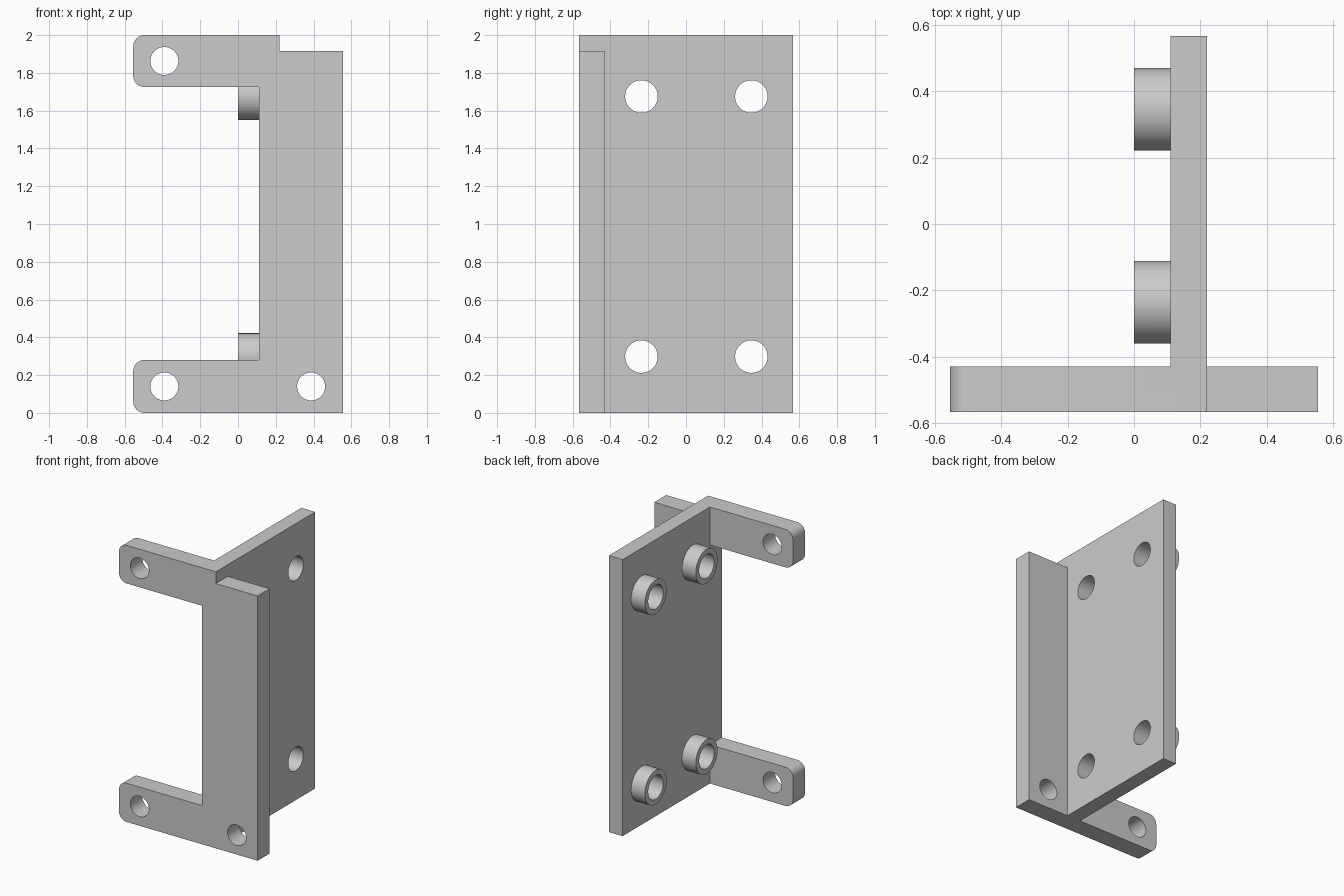
import bpy
import bmesh
from math import pi, sin, cos
from mathutils import Matrix, Vector

cube = bpy.data.objects.get("Cube")
if cube:
    bpy.data.objects.remove(cube, do_unlink=True)

grey = bpy.data.materials.new("plain grey")
grey.use_nodes = True
color = (0.6, 0.6, 0.6, 1)
grey.diffuse_color = color
grey.node_tree.nodes["Principled BSDF"].inputs["Base Color"].default_value = color

FRONT, BACK, WEB = -0.567, 0.567, -0.43
PLATE_LEFT, PLATE_RIGHT = 0.11, 0.22
HALF, ROUND = 0.555, 0.06


def add_object(name, bm):
    bmesh.ops.recalc_face_normals(bm, faces=bm.faces)
    mesh = bpy.data.meshes.new(name)
    bm.to_mesh(mesh)
    bm.free()
    mesh.materials.append(grey)
    obj = bpy.data.objects.new(name, mesh)
    bpy.context.collection.objects.link(obj)
    return obj


def box(name, lo, hi):
    bm = bmesh.new()
    lo, hi = Vector(lo), Vector(hi)
    mat = Matrix.Translation((lo + hi) / 2) @ Matrix.Diagonal((*(hi - lo), 1))
    bmesh.ops.create_cube(bm, size=1, matrix=mat)
    return add_object(name, bm)


def cylinder(name, axis, center, radius, depth):
    bm = bmesh.new()
    turn = Matrix.Rotation(pi / 2, 4, "Y" if axis == "x" else "X")
    bmesh.ops.create_cone(bm, cap_ends=True, segments=64, radius1=radius, radius2=radius,
                          depth=depth, matrix=Matrix.Translation(center) @ turn)
    return add_object(name, bm)


def combine(target, tool, operation):
    mod = target.modifiers.new(operation.lower(), "BOOLEAN")
    mod.operation = operation
    mod.solver = "EXACT"
    mod.object = tool
    bpy.context.view_layer.objects.active = target
    bpy.ops.object.modifier_apply(modifier=mod.name)
    bpy.data.objects.remove(tool, do_unlink=True)


def left_corner(z, start):
    """Quarter arc around a rounded corner on the arm tip."""
    return [(-HALF + ROUND + ROUND * cos(start + i * pi / 16),
             z + ROUND * sin(start + i * pi / 16)) for i in range(9)]


def arm_tip(bottom, top):
    return left_corner(top - ROUND, pi / 2) + left_corner(bottom + ROUND, pi)


# Front bracket: C-shaped outline with rounded arm tips and a stepped top
outline = arm_tip(0, 0.28)
outline += [(HALF, 0), (HALF, 1.915), (PLATE_RIGHT, 1.915), (PLATE_RIGHT, 2)]
outline += arm_tip(1.725, 2) + [(PLATE_LEFT, 1.725), (PLATE_LEFT, 0.28)]
bm = bmesh.new()
face = bm.faces.new([bm.verts.new((x, FRONT, z)) for x, z in outline])
ext = bmesh.ops.extrude_face_region(bm, geom=[face])
bmesh.ops.translate(bm, vec=(0, WEB - FRONT, 0),
                    verts=[v for v in ext["geom"] if isinstance(v, bmesh.types.BMVert)])
bracket = add_object("mounting_bracket", bm)

# Upright plate running back from the bracket
plate = box("upright_plate", (PLATE_LEFT, -0.5, 0), (PLATE_RIGHT, BACK, 2))
combine(bracket, plate, "UNION")

# Spacer bosses on the plate, each bored right through
for y in (-0.236, 0.346):
    for z in (0.298, 1.675):
        combine(bracket, cylinder("boss", "x", (0.08, y, z), 0.124, 0.16), "UNION")
        combine(bracket, cylinder("bore", "x", (0.1, y, z), 0.086, 0.5), "DIFFERENCE")

# Screw holes through the bracket
for x, z in ((-0.39, 1.863), (-0.39, 0.14), (0.387, 0.14)):
    combine(bracket, cylinder("screw_hole", "y", (x, -0.5, z), 0.074, 0.4), "DIFFERENCE")

# Smooth the round surfaces, keep the edges sharp
bpy.ops.object.select_all(action="DESELECT")
bracket.select_set(True)
bpy.context.view_layer.objects.active = bracket
bpy.ops.object.shade_smooth_by_angle(angle=pi / 6)
